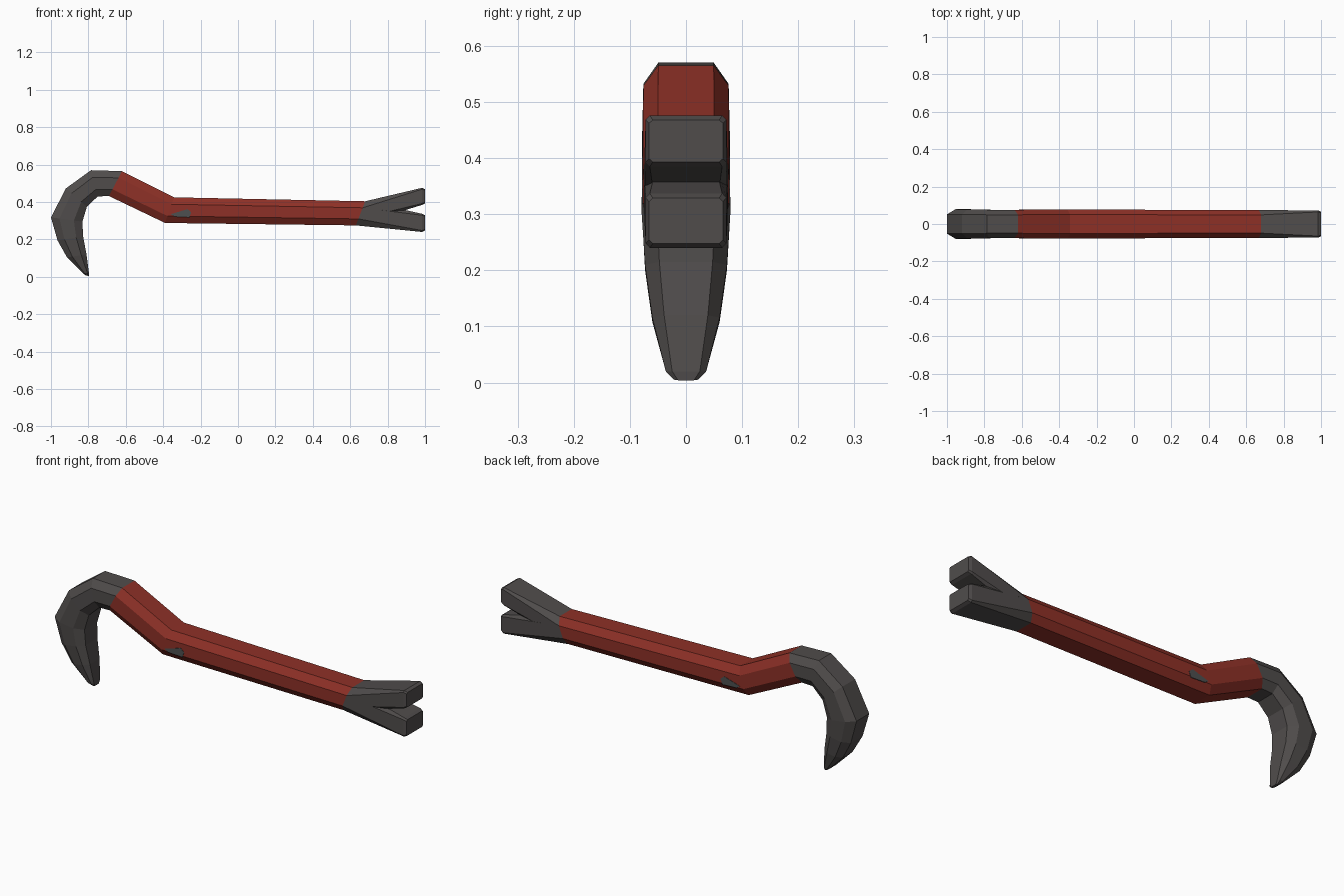
import bpy, bmesh

cube = bpy.data.objects.get("Cube")
if cube:
    bpy.data.objects.remove(cube, do_unlink=True)


def make_material(name, rgb):
    mat = bpy.data.materials.new(name)
    mat.use_nodes = True
    mat.diffuse_color = (*rgb, 1)
    bsdf = next(n for n in mat.node_tree.nodes if n.type == 'BSDF_PRINCIPLED')
    bsdf.inputs["Base Color"].default_value = (*rgb, 1)
    bsdf.inputs["Roughness"].default_value = 0.7
    return mat


steel = make_material("dark steel", (0.08, 0.073, 0.071))
paint = make_material("red paint", (0.27, 0.03, 0.02))
worn = make_material("worn grey", (0.075, 0.08, 0.08))


def finish(name, bm, mat):
    bmesh.ops.recalc_face_normals(bm, faces=bm.faces)
    mesh = bpy.data.meshes.new(name)
    bm.to_mesh(mesh)
    bm.free()
    mesh.materials.append(mat)
    obj = bpy.data.objects.new(name, mesh)
    bpy.context.scene.collection.objects.link(obj)
    return obj


def loft(name, sections, mat):
    """Chamfered bar through sections (outer xz, inner xz, half width, chamfer)."""
    bm = bmesh.new()
    rings = []
    for (ox, oz), (ix, iz), w, k in sections:
        top, side = w * (1 - 0.35 * k), 0.27 * k
        half = [(0, top), (side, w), (1 - side, w), (1, top)]
        loop = half + [(t, -y) for t, y in reversed(half)]
        rings.append([bm.verts.new((ox + (ix - ox) * t, y, oz + (iz - oz) * t))
                      for t, y in loop])
    for a, b in zip(rings, rings[1:]):
        for i in range(len(a)):
            j = (i + 1) % len(a)
            bm.faces.new((a[i], a[j], b[j], b[i]))
    bm.faces.new(rings[0])
    bm.faces.new(rings[-1])
    return finish(name, bm, mat)


# Sections shared by neighbouring parts
neck = ((-0.62, 0.565), (-0.69, 0.432), 0.076, 1)
collar = ((0.68, 0.404), (0.63, 0.275), 0.075, 1)

# Curved claw, from the pointed tip up to the neck
loft("hook", [
    ((-0.815, 0.008), (-0.798, 0.004), 0.022, 1),
    ((-0.83, 0.02), (-0.797, 0.02), 0.036, 0.9),
    ((-0.914, 0.104), (-0.81, 0.12), 0.06, 1),
    ((-0.965, 0.195), (-0.828, 0.215), 0.073, 1),
    ((-1.0, 0.318), (-0.832, 0.295), 0.079, 1),
    ((-0.92, 0.473), (-0.808, 0.375), 0.078, 1),
    ((-0.786, 0.57), (-0.75, 0.43), 0.076, 1),
    neck], steel)

# Painted bar with its elbow
loft("shaft", [
    neck,
    ((-0.342, 0.425), (-0.39, 0.288), 0.077, 1),
    collar], paint)

# Two prongs spreading from the collar; they meet in the notch
for name, top, bottom in (("upper_prong", 0.476, 0.385),
                          ("lower_prong", 0.337, 0.24)):
    loft(name, [
        collar,
        ((0.985, top), (0.985, bottom), 0.072, 0.3),
        ((1.0, top - 0.008), (1.0, bottom + 0.008), 0.066, 0.3)], steel)

# Paint chips beside the elbow, on both sides
chip = [(-0.36, 0.335), (-0.27, 0.362), (-0.25, 0.345), (-0.26, 0.318), (-0.34, 0.322)]
for name, y in (("front_chip", -0.0785), ("back_chip", 0.0785)):
    bm = bmesh.new()
    face = bm.faces.new([bm.verts.new((x, y, z)) for x, z in chip])
    out = bmesh.ops.extrude_face_region(bm, geom=[face])["geom"]
    for v in out:
        if isinstance(v, bmesh.types.BMVert):
            v.co.y *= 0.96
    finish(name, bm, worn)
